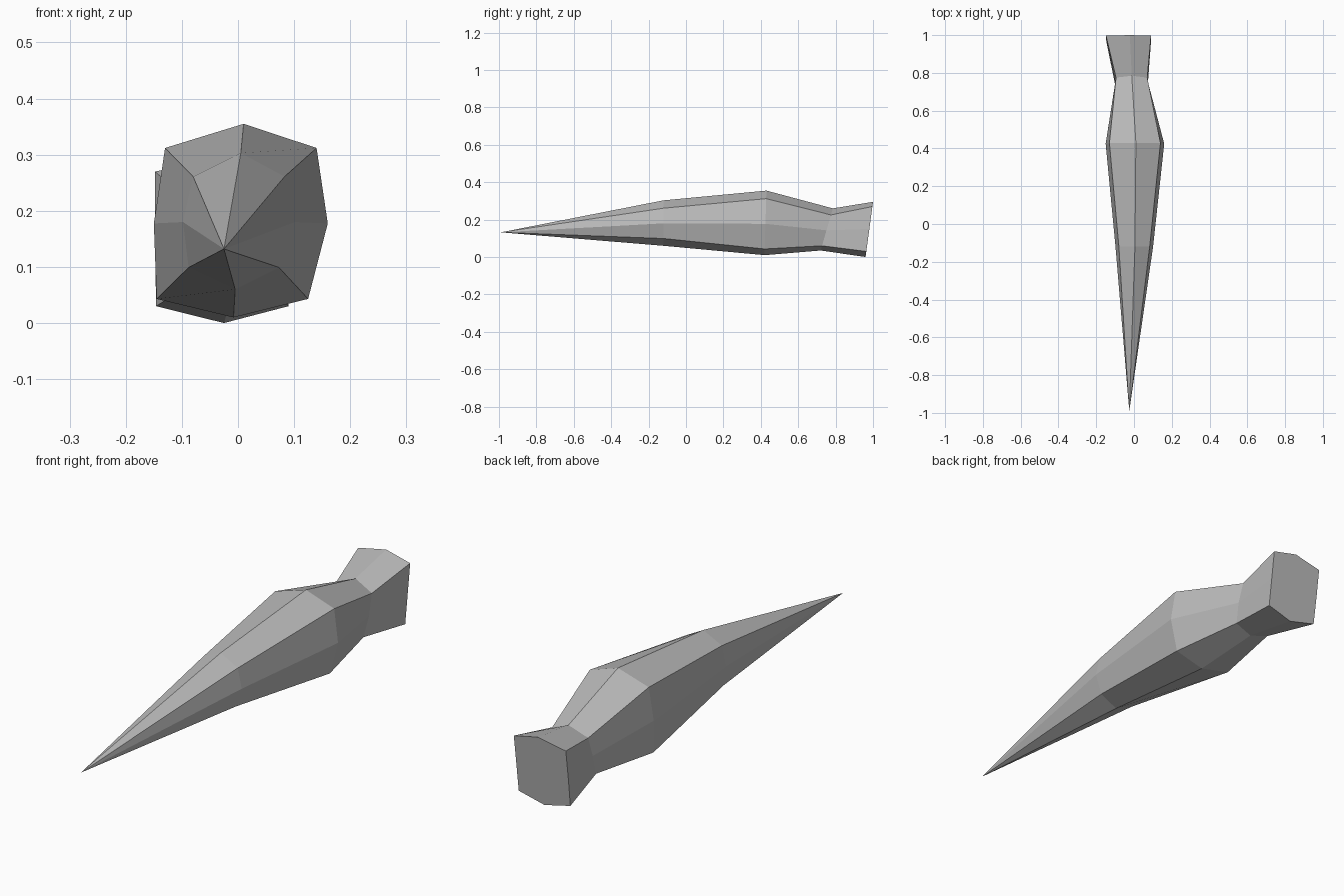
import bpy
import bmesh

old = bpy.data.objects.get("Cube")
if old:
    bpy.data.objects.remove(old, do_unlink=True)

stone = bpy.data.materials.new("plain grey")
stone.use_nodes = True
GREY = (0.5, 0.5, 0.5, 1)
stone.diffuse_color = GREY
stone.node_tree.nodes["Principled BSDF"].inputs["Base Color"].default_value = GREY


def ring(bm, centre_x, right, left, top, bottom, corner, side_bulge, y_top, y_bottom):
    """Eight-sided section: peaked top and bottom, two-part flanks, leaning in y."""
    hi, lo = corner
    mid = (hi + lo) / 2
    points = [(centre_x[0], top), (right[0], hi), (right[0] + side_bulge, mid), (right[1], lo),
              (centre_x[1], bottom), (left[1], lo), (left[0] - side_bulge, mid), (left[0], hi)]
    verts = []
    for x, z in points:
        t = (z - bottom) / (top - bottom)
        verts.append(bm.verts.new((x, y_bottom + (y_top - y_bottom) * t, z)))
    return verts


bm = bmesh.new()
tip = bm.verts.new((-0.025, -0.99, 0.132))
rings = [
    # front taper
    ring(bm, (0.005, -0.005), (0.083, 0.073), (-0.08, -0.088), 0.303, 0.06, (0.261, 0.099), 0.018, -0.12, -0.12),
    # widest part
    ring(bm, (0.01, -0.008), (0.14, 0.125), (-0.13, -0.145), 0.355, 0.01, (0.312, 0.043), 0.02, 0.43, 0.42),
    # neck
    ring(bm, (-0.012, -0.015), (0.07, 0.065), (-0.095, -0.098), 0.26, 0.035, (0.225, 0.06), 0.004, 0.785, 0.72),
    # flared butt
    ring(bm, (-0.022, -0.025), (0.09, 0.09), (-0.148, -0.146), 0.295, 0.0, (0.27, 0.03), 0, 1.0, 0.96),
]

# Skin the sections into one closed shape
count = len(rings[0])
for i in range(count):
    j = (i + 1) % count
    bm.faces.new((tip, rings[0][i], rings[0][j]))
    for a, b in zip(rings, rings[1:]):
        bm.faces.new((a[i], b[i], b[j], a[j]))
bm.faces.new(rings[-1])
bmesh.ops.recalc_face_normals(bm, faces=bm.faces)

mesh = bpy.data.meshes.new("spike")
bm.to_mesh(mesh)
bm.free()
mesh.materials.append(stone)
spike = bpy.data.objects.new("spike", mesh)
bpy.context.collection.objects.link(spike)
